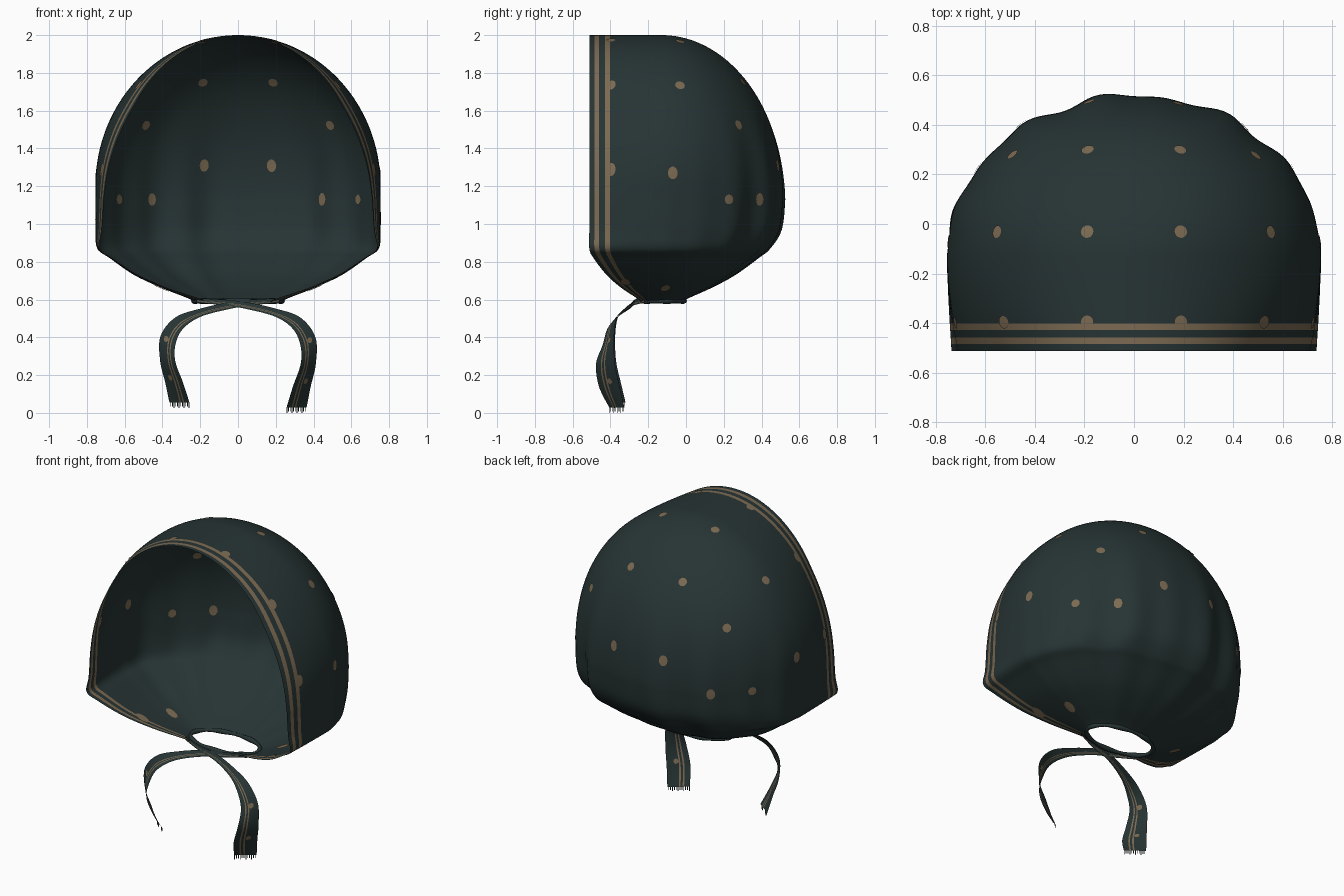
import bpy, bmesh, math
from mathutils import Vector
from mathutils.bvhtree import BVHTree

if "Cube" in bpy.data.objects:
    bpy.data.objects.remove(bpy.data.objects["Cube"])


def material(name, rgb):
    m = bpy.data.materials.new(name)
    m.diffuse_color = (*rgb, 1)
    m.use_nodes = True
    m.node_tree.nodes["Principled BSDF"].inputs["Base Color"].default_value = m.diffuse_color
    return m


CLOTH = material("dark_teal_cloth", (0.020, 0.034, 0.034))
TAN = material("tan_print", (0.20, 0.145, 0.085))


def add_object(name, bm):
    mesh = bpy.data.meshes.new(name)
    bm.to_mesh(mesh)
    mesh.materials.append(CLOTH)
    mesh.materials.append(TAN)
    mesh.shade_smooth()
    ob = bpy.data.objects.new(name, mesh)
    bpy.context.collection.objects.link(ob)
    return ob


def spline(rows, steps):
    """Catmull-Rom through tuples of any length."""
    p = [rows[0]] + list(rows) + [rows[-1]]
    out = []
    for i in range(1, len(p) - 2):
        for k in range(steps):
            t = k / steps
            out.append([0.5 * (2 * b + (c - a) * t + (2 * a - 5 * b + 4 * c - d) * t * t
                               + (3 * b - a - 3 * c + d) * t ** 3)
                        for a, b, c, d in zip(*p[i - 1:i + 3])])
    out.append(list(rows[-1]))
    return out


def grid(bm, rows, is_tan):
    """Quad sheet; is_tan(column) picks the printed columns."""
    vs = [[bm.verts.new(p) for p in r] for r in rows]
    for a, b in zip(vs, vs[1:]):
        for j in range(len(a) - 1):
            f = bm.faces.new((a[j], b[j], b[j + 1], a[j + 1]))
            f.material_index = 1 if is_tan(j) else 0


# ---- Headscarf: horizontal sections (z, side half-width, front half-width, front y, back y)
sections = []
for i in range(40):
    z = 1.13 + 0.87 * math.cos(math.pi / 2 * i / 40)
    w = 0.755 * math.sqrt(max(0, 1 - (max(z - 1.2, 0) / 0.8) ** 2))
    ratio = 0.94 - 0.08 * min(1, (z - 1.13) / 0.5)
    b = -0.13 + 0.65 * math.sin(math.pi / 2 * i / 40)
    sections.append((z, w, w * ratio, -0.512, b))
sections += spline([(1.13, .755, .71, -.512, .52), (.97, .755, .72, -.512, .50),
                    (.87, .745, .735, -.512, .44), (.82, .68, .67, -.49, .38),
                    (.73, .55, .53, -.42, .257), (.66, .40, .37, -.34, .13),
                    (.60, .25, .19, -.25, .0), (.58, .24, .17, -.24, -.005)], 6)

HEM = [0, .036, .072, .138, .18, .22, .287, .36, .45, .55, .65, .75, .87]
BACK = 90


def section_points(z, w, wf, yf, b):
    yc = -0.13
    side = [(w - (w - wf) * (1 - s) ** 2, yf + (yc - yf) * s) for s in HEM]
    amp = 0.028 * max(0, min(1, (1.65 - z) / 0.6)) * min(1, w / 0.5)
    pts = [Vector((x, y, z)) for x, y in side]
    for k in range(BACK + 1):                      # gathered back
        a = math.pi * k / BACK
        fold = 1 + amp * math.sin(a) ** 0.7 * (
            0.6 * math.cos(11 * a + 0.4) + 0.5 * math.cos(17 * a + 1.2))
        pts.append(Vector((w * math.cos(a) * fold, yc + (b - yc) * math.sin(a) * fold, z)))
    return pts + [Vector((-x, y, z)) for x, y in reversed(side)]


rows = [section_points(*s) for s in sections]
last = len(rows[0]) - 2
scarf = bmesh.new()
grid(scarf, rows, lambda j: min(j, last - j) in (2, 5))   # two hem stripes
bmesh.ops.remove_doubles(scarf, verts=scarf.verts, dist=1e-4)
bmesh.ops.recalc_face_normals(scarf, faces=scarf.faces)
add_object("headscarf", scarf)
surface = BVHTree.FromBMesh(scarf)

# ---- Printed dots: thin discs hugging both sides of the cloth (x, y, z, stretch)
dots = [(.19, .31, 1.76, 1), (.5, .29, 1.53, 1), (.18, .49, 1.31, 1.3), (.19, -.03, 1.97, 1),
        (.56, -.03, 1.74, 1), (.75, -.07, 1.27, 1.3), (.45, .39, 1.13, 1.3), (.63, .22, 1.13, 1),
        (.185, -.395, 1.96, 1), (.52, -.395, 1.73, 1.2), (.73, -.40, 1.29, 1.4),
        (.47, -.32, .69, 1.7), (.40, -.11, .67, 1.7)]
bm = bmesh.new()
for x, y, z, stretch in dots:
    for sx in (1, -1):
        c, n, _, _ = surface.find_nearest(Vector((sx * x, y, z)))
        t = Vector((0, 0, 1)) - n * n.z
        t.normalize()
        s = n.cross(t)
        for side in (0.004, -0.004):
            def place(r, a):
                p, m, _, _ = surface.find_nearest(
                    c + r * (t * stretch * math.sin(a) + s * math.cos(a)))
                return bm.verts.new(p + m * side)
            mid = place(0, 0)
            rings = [[place(r, k * math.tau / 14) for k in range(14)] for r in (.013, .026)]
            for k in range(14):
                q = (k + 1) % 14
                bm.faces.new((mid, rings[0][k], rings[0][q]))
                bm.faces.new((rings[0][k], rings[1][k], rings[1][q], rings[0][q]))
for f in bm.faces:
    f.material_index = 1
add_object("printed_dots", bm)

# ---- Rolled cloth band around the neck opening
bm = bmesh.new()
band = []
for i in range(49):
    a = math.tau * i / 48
    out = Vector((math.cos(a), math.sin(a), 0))
    c = Vector((.235 * out.x, -.13 + .125 * out.y, .592))
    r = .013 + .003 * math.sin(7 * a)
    band.append([c + r * (out * math.cos(k * math.tau / 8) + Vector((0, 0, math.sin(k * math.tau / 8))))
                 for k in range(9)])
grid(bm, band, lambda j: False)
bmesh.ops.remove_doubles(bm, verts=bm.verts, dist=1e-5)
add_object("neck_band", bm)

# ---- Crossed tie ends: centre line plus half-width vector
tie = spline([(-.22, -.22, .595, 0, 0, .012), (-.08, -.27, .585, 0, .005, .015),
              (.05, -.29, .567, 0, .01, .018), (.2, -.34, .53, 0, .02, .022),
              (.31, -.385, .475, .02, .025, .03), (.37, -.405, .38, .04, .03, .02),
              (.372, -.42, .26, .04, .05, 0), (.338, -.40, .14, .047, .055, 0),
              (.31, -.36, .028, .053, .04, 0)], 8)
COLS = [-1, -.75, -.5, -.36, -.18, -.04, .2, .45, .7, 1]
for name, sx, lift in (("right_tie", 1, 0), ("left_tie", -1, .028)):
    bm = bmesh.new()
    rows = []
    for x, y, z, a, b, c in tie:
        z += lift * max(0, 1 - z / .5)
        y += -.006 if sx > 0 else 0
        rows.append([Vector((sx * (x + a * s), y + b * s, z + c * s)) for s in COLS])
    grid(bm, rows, lambda j: j in (2, 4))
    # frayed fringe
    e0, e1 = rows[-1][0], rows[-1][-1]
    for k in range(12):
        p, q = e0.lerp(e1, k / 12), e0.lerp(e1, (k + .45) / 12)
        drop = Vector((0, 0, -.020 - .008 * (k % 3 == 0)))
        bm.faces.new([bm.verts.new(v) for v in (p, q, q + drop, p + drop)])
    # small printed dots on the tie
    for i in (40, 54):
        c = rows[i][6]
        u = (rows[i][-1] - rows[i][0]).normalized()
        v = (rows[i + 1][6] - rows[i - 1][6]).normalized()
        n = u.cross(v) * .004
        for d in (n, -n):
            f = bm.faces.new([bm.verts.new(c + d + .016 * (u * math.cos(k * math.tau / 10)
                              + v * math.sin(k * math.tau / 10))) for k in range(10)])
            f.material_index = 1
    add_object(name, bm)
